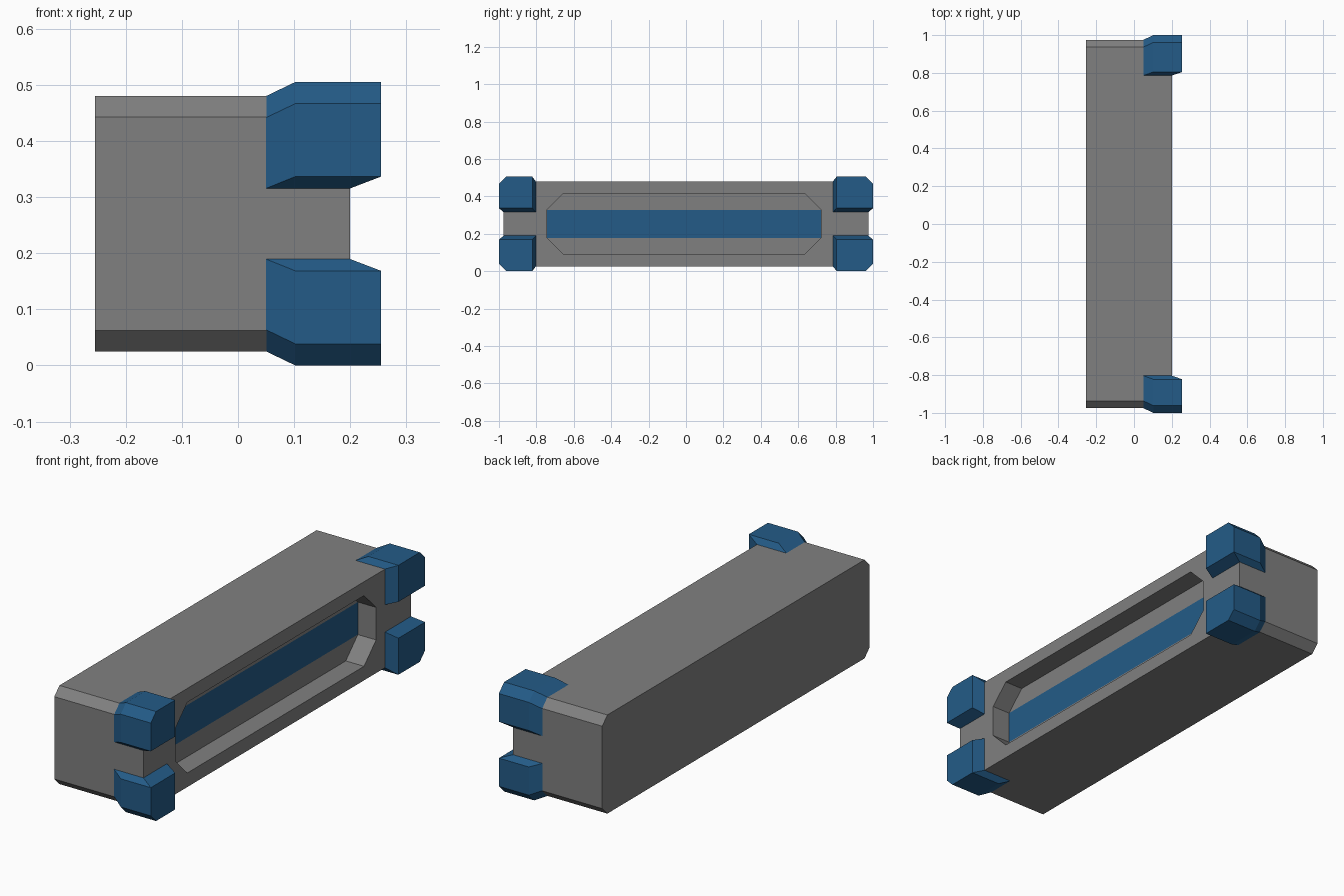
import bpy, bmesh

if "Cube" in bpy.data.objects:
    bpy.data.objects.remove(bpy.data.objects["Cube"])


def material(name, rgb):
    m = bpy.data.materials.new(name)
    m.diffuse_color = (*rgb, 1)
    m.use_nodes = True
    m.node_tree.nodes["Principled BSDF"].inputs["Base Color"].default_value = m.diffuse_color
    return m


grey = material("grey", (0.216, 0.216, 0.216))
blue = material("blue", (0.017, 0.105, 0.245))


def finish(bm, name, mats):
    bmesh.ops.recalc_face_normals(bm, faces=bm.faces[:])
    me = bpy.data.meshes.new(name)
    bm.to_mesh(me)
    bm.free()
    for m in mats:
        me.materials.append(m)
    ob = bpy.data.objects.new(name, me)
    bpy.context.collection.objects.link(ob)
    return ob


def octagon(bm, x, y0, y1, z0, z1, c):
    pts = [(y0 + c, z0), (y1 - c, z0), (y1, z0 + c), (y1, z1 - c),
           (y1 - c, z1), (y0 + c, z1), (y0, z1 - c), (y0, z0 + c)]
    return [bm.verts.new((x, y, z)) for y, z in pts]


# Body: chamfered bar with an eight-sided recess in its +x side
bm = bmesh.new()
rings = [octagon(bm, -0.255, -0.975, 0.975, 0.025, 0.48, 0.0375),
         octagon(bm, 0.2, -0.975, 0.975, 0.025, 0.48, 0.0375),
         octagon(bm, 0.2, -0.743, 0.721, 0.09, 0.416, 0.088),
         octagon(bm, 0.107, -0.743, 0.721, 0.09, 0.416, 0.088)]
bm.faces.new(rings[0][::-1])
for a, b in zip(rings, rings[1:]):
    for i in range(8):
        j = (i + 1) % 8
        bm.faces.new((a[i], a[j], b[j], b[i]))
# Recess floor: grey borders with a blue strip between them
for ids, mat in (((0, 1, 2, 7), 0), ((7, 2, 3, 6), 1), ((6, 3, 4, 5), 0)):
    bm.faces.new([rings[3][i] for i in ids]).material_index = mat
finish(bm, "body", [grey, blue])


# Corner guards: hull of a skirt flush with the body and a raised outer block
def corner_guard(name, side, top, inner):
    bm = bmesh.new()
    for x0, x1, yo, yi, h0, h1 in ((0.05, 0.2, 0.975, inner, 0.063, 0.2275),
                                   (0.102, 0.255, 1.0, inner + 0.019, 0.084, 0.2525)):
        c = 0.0385
        profile = [(yi, h0), (yo, h0), (yo, h1 - c), (yo - c, h1), (yi, h1)]
        for x in (x0, x1):
            for y, h in profile:
                bm.verts.new((x, side * y, 0.2525 + top * h))
    res = bmesh.ops.convex_hull(bm, input=bm.verts[:])
    loose = [v for v in bm.verts if not v.link_faces]
    bmesh.ops.delete(bm, geom=loose, context='VERTS')
    bmesh.ops.dissolve_limit(bm, angle_limit=0.01, verts=bm.verts[:], edges=bm.edges[:])
    finish(bm, name, [blue])


for side, end, inner in ((-1, "front", 0.803), (1, "back", 0.786)):
    for top, level in ((-1, "lower"), (1, "upper")):
        corner_guard(f"{end}_{level}_corner_guard", side, top, inner)
